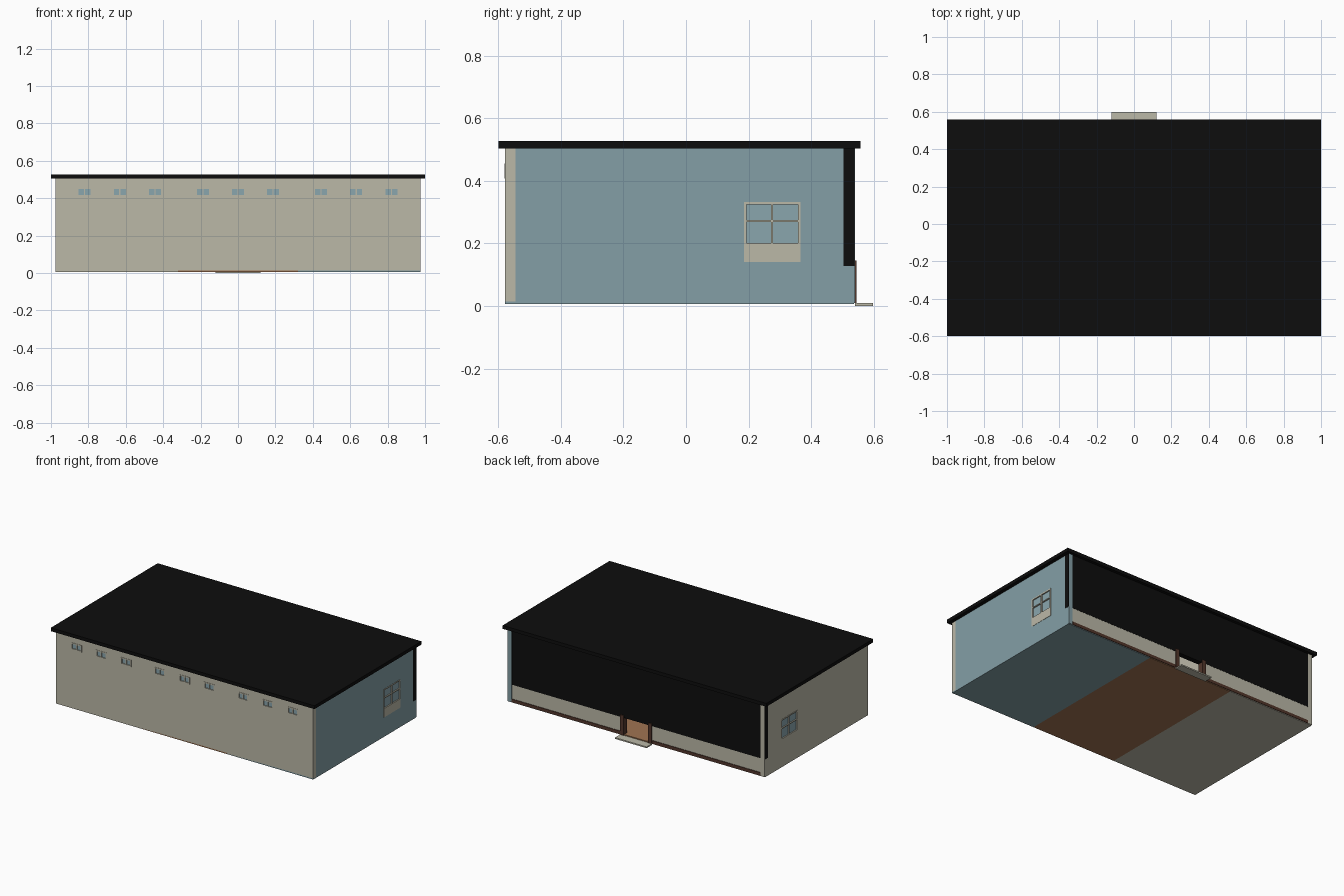
import bpy, bmesh
from mathutils import Matrix

if "Cube" in bpy.data.objects:
    bpy.data.objects.remove(bpy.data.objects["Cube"])


def material(name, rgb):
    lin = [(c / 255 / 12.92) if c < 11 else ((c / 255 + 0.055) / 1.055) ** 2.4 for c in rgb]
    m = bpy.data.materials.new(name)
    m.diffuse_color = (*lin, 1)
    m.use_nodes = True
    m.node_tree.nodes["Principled BSDF"].inputs["Base Color"].default_value = m.diffuse_color
    return m


BEIGE = material("beige_plaster", (187, 184, 167))
BLUE = material("blue_paint", (132, 159, 166))
GLASS = material("pale_blue_glass", (138, 166, 174))
BLACK = material("black_cladding", (13, 13, 13))
WOOD = material("warm_wood", (160, 116, 82))
BROWN = material("dark_brown_trim", (82, 54, 43))


def boxes(name, mat, spans):
    """One object made of boxes, each (x0, x1, y0, y1, z0, z1)."""
    bm = bmesh.new()
    for x0, x1, y0, y1, z0, z1 in spans:
        mid = Matrix.Translation(((x0 + x1) / 2, (y0 + y1) / 2, (z0 + z1) / 2))
        bmesh.ops.create_cube(bm, size=1, matrix=mid @ Matrix.Diagonal((x1 - x0, y1 - y0, z1 - z0, 1)))
    me = bpy.data.meshes.new(name)
    bm.to_mesh(me)
    bm.free()
    me.materials.append(mat)
    ob = bpy.data.objects.new(name, me)
    bpy.context.collection.objects.link(ob)
    return ob


def cut(wall, holes):
    """Cut window openings through a wall."""
    cutter = boxes("window_cutter", wall.data.materials[0], holes)
    cutter.hide_render = True
    mod = wall.modifiers.new("openings", 'BOOLEAN')
    mod.object = cutter
    mod.operation = 'DIFFERENCE'
    bpy.context.view_layer.objects.active = wall
    bpy.ops.object.modifier_apply(modifier=mod.name)
    bpy.data.objects.remove(cutter)


def frame_bars(a0, a1, z0, z1, t):
    """Four border bars (a0, a1, z0, z1) of a rectangular frame."""
    return [(a0, a1, z0, z0 + t), (a0, a1, z1 - t, z1),
            (a0, a0 + t, z0 + t, z1 - t), (a1 - t, a1, z0 + t, z1 - t)]


W, FRONT, BACK, T = 0.975, -0.578, 0.54, 0.03
BASE, TOP, SILL = 0.01, 0.505, 0.128
ROOM = 0.322

# Floors, one colour per room
for name, mat, x0, x1 in (("left_floor", BEIGE, -W, -ROOM), ("middle_floor", WOOD, -ROOM, ROOM),
                          ("right_floor", BLUE, ROOM, W)):
    boxes(name, mat, [(x0, x1, FRONT, BACK - 0.003, 0.006, 0.014)])

# Front wall with nine high windows
front = boxes("front_wall", BEIGE, [(-W, W, FRONT, FRONT + T + 0.003, BASE, TOP)])
holes, bars, panes = [], [], []
for room in (-0.632, 0, 0.632):
    for dx in (-0.188, 0, 0.188):
        c = room + dx
        a0, a1, z0, z1 = c - 0.04, c + 0.04, 0.408, 0.456
        holes.append((a0 + 0.004, a1 - 0.004, FRONT - 0.1, FRONT + 0.1, z0 + 0.004, z1 - 0.004))
        for b in frame_bars(a0, a1, z0, z1, 0.008) + [(c - 0.003, c + 0.003, z0 + 0.008, z1 - 0.008)]:
            bars.append((b[0], b[1], FRONT - 0.002, FRONT + 0.012, b[2], b[3]))
        panes.append((a0 + 0.005, a1 - 0.005, FRONT + 0.004, FRONT + 0.008, z0 + 0.005, z1 - 0.005))
cut(front, holes)
boxes("front_window_frames", BEIGE, bars)
boxes("front_window_glass", GLASS, panes)

# Side walls, each with one large window over a solid panel
for side, s, mat in (("left", -1, BEIGE), ("right", 1, BLUE)):
    def xs(depth_out, depth_in):
        return tuple(sorted((s * (W + depth_out), s * (W - depth_in))))
    wall = boxes(side + "_wall", mat, [(*xs(0, T), FRONT + T + 0.003, BACK, BASE, TOP)])
    y0, y1, z0, z1 = 0.185, 0.366, 0.14, 0.333
    cut(wall, [(*xs(0.1, 0.1), y0 + 0.004, y1 - 0.004, z0 + 0.004, z1 - 0.004)])
    b = frame_bars(y0, y1, z0, z1, 0.008)
    b += [(y0 + 0.008, y1 - 0.008, z0 + 0.008, 0.201),      # lower panel
          (y0 + 0.008, y1 - 0.008, 0.268, 0.274),           # cross bar
          (0.272, 0.278, 0.201, z1 - 0.008)]                # mullion
    boxes(side + "_window_frame", BEIGE, [(*xs(0.002, 0.015), *v) for v in b])
    boxes(side + "_window_glass", GLASS, [(*xs(-0.006, 0.01), y0 + 0.005, y1 - 0.005, 0.195, z1 - 0.005)])

# Partition walls between the rooms
boxes("left_partition", BEIGE, [(-ROOM - 0.012, -ROOM + 0.012, FRONT + T, 0.51, BASE, TOP)])
boxes("right_partition", BLUE, [(ROOM - 0.012, ROOM + 0.012, FRONT + T, 0.51, BASE, TOP)])

# Back: low wall with an open doorway, black cladding above, skirting and door posts
IN = W - T
boxes("back_low_wall", BEIGE, [(-IN, -0.106, 0.506, 0.537, BASE, SILL), (0.106, IN, 0.506, 0.537, BASE, SILL)])
boxes("back_cladding", BLACK, [(-W - 0.001, W + 0.001, 0.503, 0.538, SILL, TOP)])
boxes("back_skirting", BROWN, [(-IN, -0.12, 0.53, 0.541, BASE, 0.031), (0.12, IN, 0.53, 0.541, BASE, 0.031)])
boxes("door_posts", BROWN, [(s * 0.106 - 0.013, s * 0.106 + 0.013, 0.505, 0.545, BASE, 0.145) for s in (-1, 1)])

# Door step and flat roof
boxes("door_step", BEIGE, [(-0.12, 0.12, 0.54, 0.598, 0.0, 0.009)])
boxes("roof", BLACK, [(-1, 1, -0.6, 0.558, 0.504, 0.527)])
